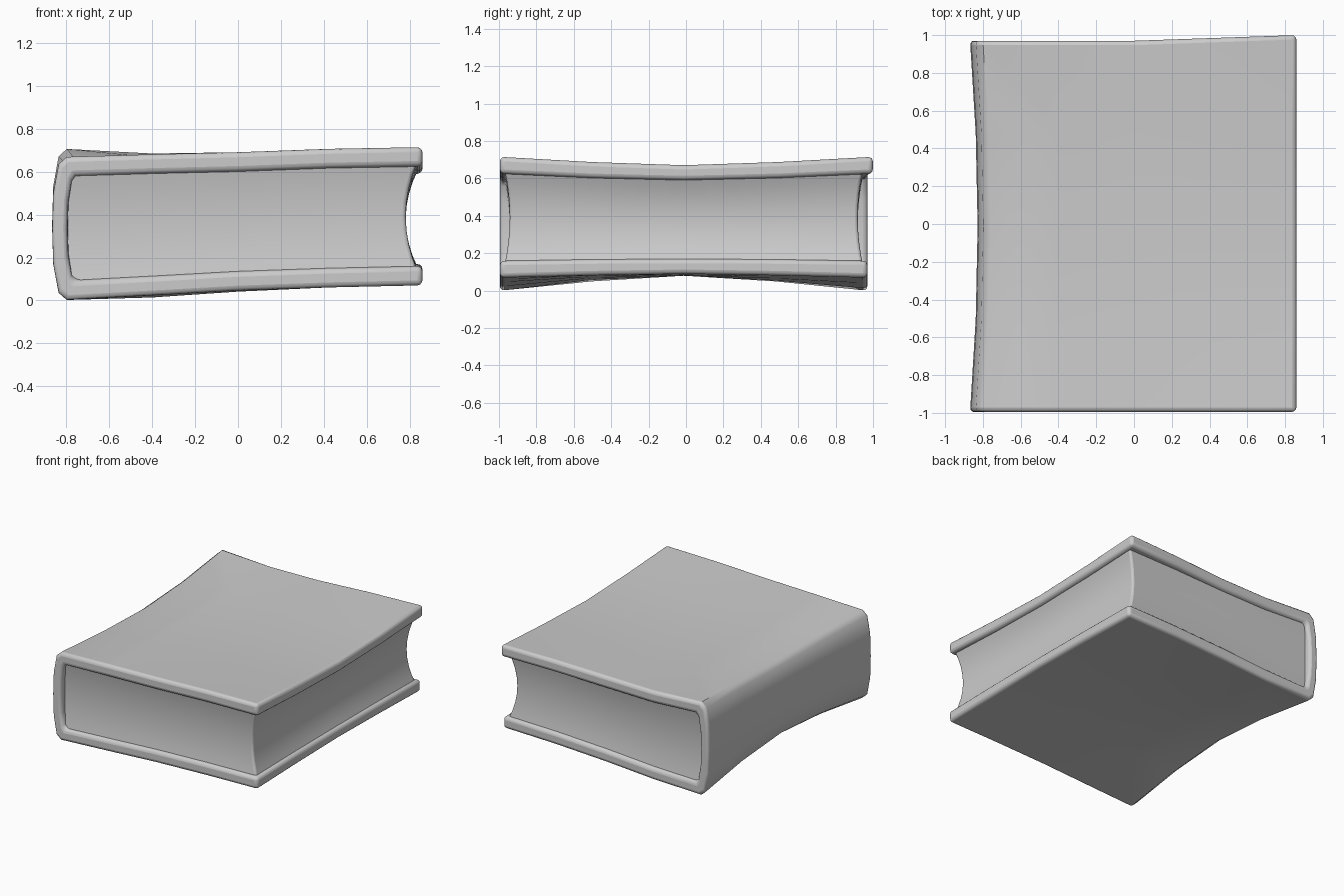
import bpy, bmesh

if "Cube" in bpy.data.objects:
    bpy.data.objects.remove(bpy.data.objects["Cube"])

XS = [-0.80, -0.40, 0.0, 0.42, 0.86]
# outer heights of the boards across x, at front, middle and back
TOP = [(.67, .682, .692, .708, .716), (.65, .657, .661, .666, .671), (.708, .686, .692, .708, .716)]
BOT = [(.0, .022, .045, .06, .07), (.08, .08, .081, .085, .09), (.0, .012, .04, .06, .07)]


def lerp(row, x):
    x = max(XS[0], min(XS[-1], x))
    for i in range(4):
        if x <= XS[i + 1]:
            t = (x - XS[i]) / (XS[i + 1] - XS[i])
            return row[i] + (row[i + 1] - row[i]) * t
    return row[-1]


def height(table, x, v):
    m, e = lerp(table[1], x), lerp(table[0] if v < 0 else table[2], x)
    return m + (e - m) * abs(v) ** 1.4


def bend(x, v):
    # the spine bows inwards halfway along its length
    return x + 0.04 * (1 - v * v) * max(0, min(1, (-x - 0.4) / 0.4))


def finish(name, bm, width):
    bmesh.ops.recalc_face_normals(bm, faces=bm.faces)
    me = bpy.data.meshes.new(name)
    bm.to_mesh(me)
    bm.free()
    ob = bpy.data.objects.new(name, me)
    bpy.context.collection.objects.link(ob)
    b = ob.modifiers.new("rounded_edges", 'BEVEL')
    b.width, b.segments, b.angle_limit = width, 3, 1.0
    bpy.ops.object.select_all(action='DESELECT')
    ob.select_set(True)
    bpy.context.view_layer.objects.active = ob
    bpy.ops.object.shade_smooth_by_angle(angle=0.7)
    return ob


# cover: C-shaped section carried along y
def section(v, inset):
    pts = []
    corner = -0.80 + inset * 0.45
    xs = XS[:0:-1] + [corner]
    for x in xs:
        pts.append((x, height(TOP, x, v) - inset, 1))
    zt, zb = pts[-1][1], height(BOT, corner, v) + inset
    sx = [-.838, -.863, -.868, -.863, -.838] if inset == 0 else [-.777, -.793, -.797, -.793, -.777]
    for x, f in zip(sx, (.95, .75, .5, .25, .05)):
        pts.append((x, zb + (zt - zb) * f, 0))
    for x in reversed(xs):
        pts.append((x, height(BOT, x, v) + inset, 0))
    out = []
    for x, z, top in pts:
        y = -0.995 + (v + 1) / 2 * 1.965
        if v > 0 and top:
            y += 0.03 * v * max(0, x) / 0.86
        out.append((bend(x, v), y, z))
    return out


bm = bmesh.new()
rings = []
for v in (-1, -.5, 0, .5, 1):
    loop = section(v, 0) + section(v, 0.09 - 0.01 * (1 - abs(v)))[::-1]
    rings.append([bm.verts.new(p) for p in loop])
n = len(rings[0])
for a, b in zip(rings, rings[1:]):
    for i in range(n):
        j = (i + 1) % n
        bm.faces.new((a[i], a[j], b[j], b[i]))
for r in (rings[0], rings[-1]):
    for i in range(n // 2 - 1):
        bm.faces.new((r[i], r[i + 1], r[n - 2 - i], r[n - 1 - i]))
finish("cover", bm, 0.026)

# pages: gridded block, hollowed on its three open sides
bm = bmesh.new()
bmesh.ops.create_cube(bm, size=2)
bmesh.ops.subdivide_edges(bm, edges=bm.edges[:], cuts=7, use_grid_fill=True)
for p in bm.verts:
    u, v, s = p.co
    hollow = 1 - s * s
    x = -0.82 + (u + 1) / 2 * (1.66 - 0.058 * hollow)
    y = -0.012 + v * (0.96 - 0.03 * hollow)
    zb, zt = height(BOT, x, v) + 0.06, height(TOP, x, v) - 0.06
    p.co = (bend(x, v), y, zb + (zt - zb) * (s + 1) / 2)
finish("pages", bm, 0.015)
